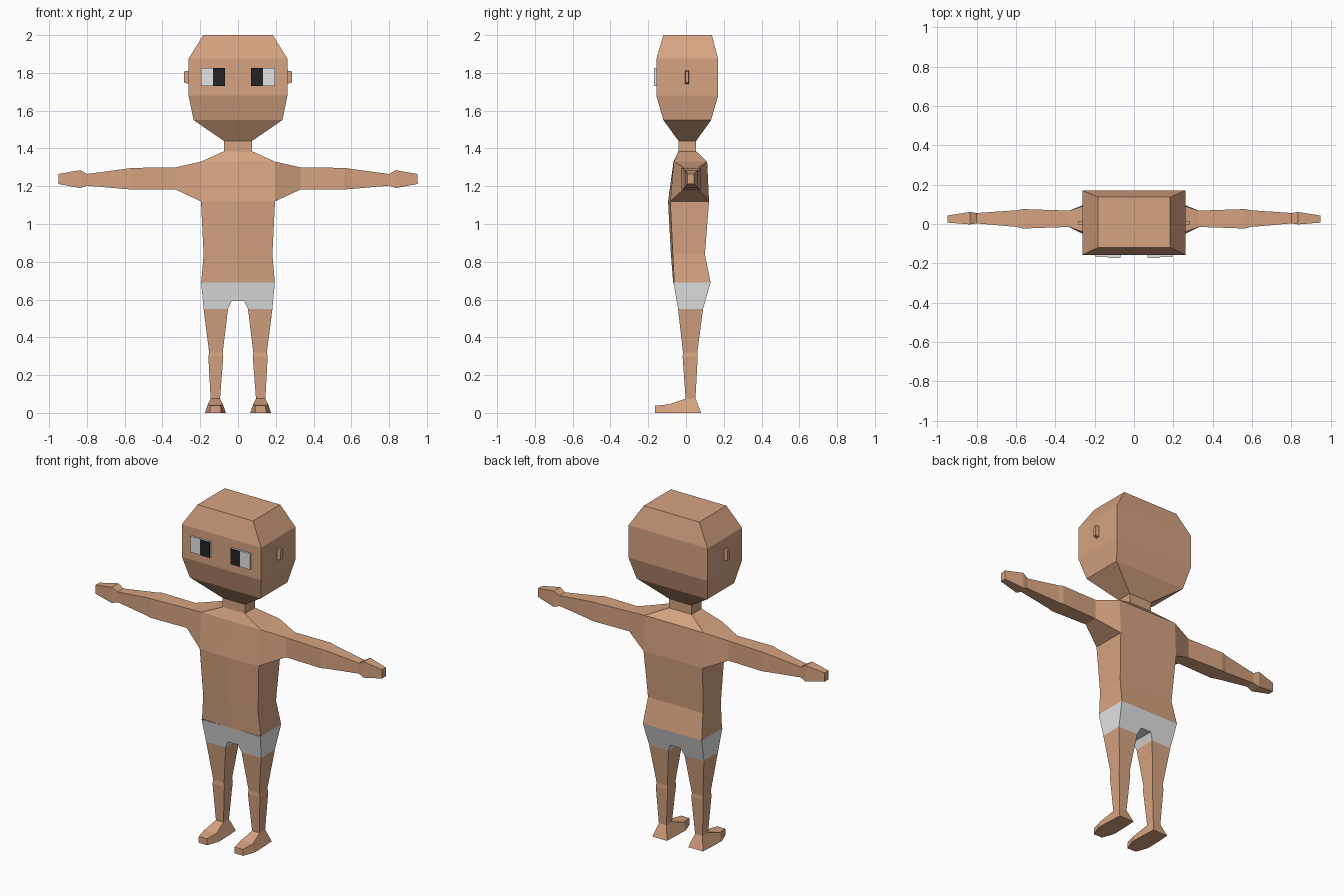
import bpy, bmesh

if "Cube" in bpy.data.objects:
    bpy.data.objects.remove(bpy.data.objects["Cube"])


def material(name, rgb):
    m = bpy.data.materials.new(name)
    m.diffuse_color = (*rgb, 1)
    m.use_nodes = True
    m.node_tree.nodes["Principled BSDF"].inputs["Base Color"].default_value = m.diffuse_color
    return m


SKIN = material("skin", (0.68, 0.37, 0.22))
WHITE = material("off_white", (0.78, 0.78, 0.78))
BLACK = material("pupil_black", (0.017, 0.017, 0.017))


def finish(name, bm, mat, mirror):
    bmesh.ops.recalc_face_normals(bm, faces=bm.faces[:])
    me = bpy.data.meshes.new(name)
    bm.to_mesh(me)
    bm.free()
    me.materials.append(mat)
    ob = bpy.data.objects.new(name, me)
    bpy.context.collection.objects.link(ob)
    if mirror:
        ob.modifiers.new("mirror", 'MIRROR')
    return ob


def loft(name, rings, mat=SKIN, start=True, end=True, mirror=False, skip=()):
    """Join rings of points by quads; skip holds (level, side) left open."""
    bm = bmesh.new()
    vs = [[bm.verts.new(p) for p in r] for r in rings]
    n = len(rings[0])
    for i in range(len(vs) - 1):
        for j in range(n):
            if (i, j) not in skip:
                k = (j + 1) % n
                bm.faces.new((vs[i][j], vs[i][k], vs[i + 1][k], vs[i + 1][j]))
    if start:
        bm.faces.new(vs[0][::-1])
    if end:
        bm.faces.new(vs[-1])
    return finish(name, bm, mat, mirror)


def level(z, x0, x1, y0, y1):
    return [(x0, y0, z), (x1, y0, z), (x1, y1, z), (x0, y1, z)]


def across(x, y0, y1, z0, z1):
    return [(x, y0, z0), (x, y1, z0), (x, y1, z1), (x, y0, z1)]


def box(name, x0, x1, y0, y1, z0, z1, mat):
    return loft(name, [level(z0, x0, x1, y0, y1), level(z1, x0, x1, y0, y1)],
                mat, mirror=True)


# head
loft("head", [level(z, -h, h, y0, y1) for z, h, y0, y1 in (
    (1.44, 0.075, -0.04, 0.054), (1.55, 0.235, -0.12, 0.133),
    (1.68, 0.262, -0.157, 0.17), (1.875, 0.262, -0.157, 0.17),
    (2.0, 0.184, -0.12, 0.137))], start=False)

# neck
loft("neck", [level(z, -0.075, 0.075, -0.04, 0.054) for z in (1.385, 1.44)],
     start=False, end=False)


# torso: five-sided rings with a ridge down the front, open at the arms
def torso_ring(z, h, ridge, y0, y1):
    return [(-h, y0, z), (0, ridge, z), (h, y0, z), (h, y1, z), (-h, y1, z)]


loft("torso", [torso_ring(*r) for r in (
    (0.69, 0.195, -0.068, -0.062, 0.13), (0.84, 0.182, -0.08, -0.07, 0.1),
    (1.12, 0.196, -0.095, -0.083, 0.122), (1.33, 0.196, -0.066, -0.064, 0.112),
    (1.385, 0.075, -0.04, -0.04, 0.054))],
    start=False, end=False, skip={(2, 2), (2, 4)})

# arms with hands
shoulder = [(0.196, -0.083, 1.12), (0.196, 0.122, 1.12),
            (0.196, 0.112, 1.33), (0.196, -0.064, 1.33)]
loft("arm", [shoulder] + [across(*r) for r in (
    (0.33, -0.015, 0.068, 1.182, 1.3), (0.565, -0.023, 0.076, 1.183, 1.297),
    (0.595, -0.015, 0.07, 1.185, 1.292), (0.8, 0.003, 0.056, 1.203, 1.265),
    (0.835, -0.002, 0.061, 1.19, 1.285), (0.95, 0.007, 0.043, 1.212, 1.265))],
    start=False, mirror=True)

# shorts: half outline, front and back sheets joined along the edges
outline = [(0, 0.69), (0.195, 0.69), (0.182, 0.55), (0.053, 0.55),
           (0.033, 0.592), (0, 0.592)]
sheets = [[], []]
for x, z in outline:
    t = (0.69 - z) / 0.14
    sheets[0].append((x, -0.066 + 0.024 * t, z))
    sheets[1].append((x, 0.13 - 0.04 * t, z))
loft("shorts", sheets, WHITE, mirror=True, skip={(0, 0), (0, 2), (0, 5)})

# legs with a small knee step
loft("leg", [level(*r) for r in (
    (0.55, 0.053, 0.182, -0.042, 0.09), (0.32, 0.081, 0.153, -0.016, 0.06),
    (0.298, 0.078, 0.157, -0.018, 0.062), (0.075, 0.095, 0.145, -0.002, 0.05))],
    start=False, end=False, mirror=True)


# feet: sections from heel to toe (sole y, sole x range, top y, z, x range)
def foot_ring(yb, b0, b1, yt, z, t0, t1):
    return [(b0, yb, 0), (b1, yb, 0), (t1, yt, z), (t0, yt, z)]


loft("foot", [foot_ring(*r) for r in (
    (0.08, 0.07, 0.168, 0.05, 0.075, 0.095, 0.145),
    (0.0, 0.066, 0.173, -0.002, 0.075, 0.095, 0.145),
    (-0.09, 0.064, 0.175, -0.09, 0.045, 0.08, 0.16),
    (-0.163, 0.09, 0.148, -0.163, 0.038, 0.092, 0.146))], mirror=True)

# ears
loft("ear", [across(0.26, -0.005, 0.015, 1.742, 1.812),
             across(0.285, -0.003, 0.013, 1.748, 1.808)],
     start=False, mirror=True)

# eyes: raised white blocks with a pupil plate on the inner half
box("eye", 0.068, 0.197, -0.169, -0.15, 1.73, 1.825, WHITE)
box("pupil", 0.068, 0.133, -0.1705, -0.168, 1.73, 1.825, BLACK)
